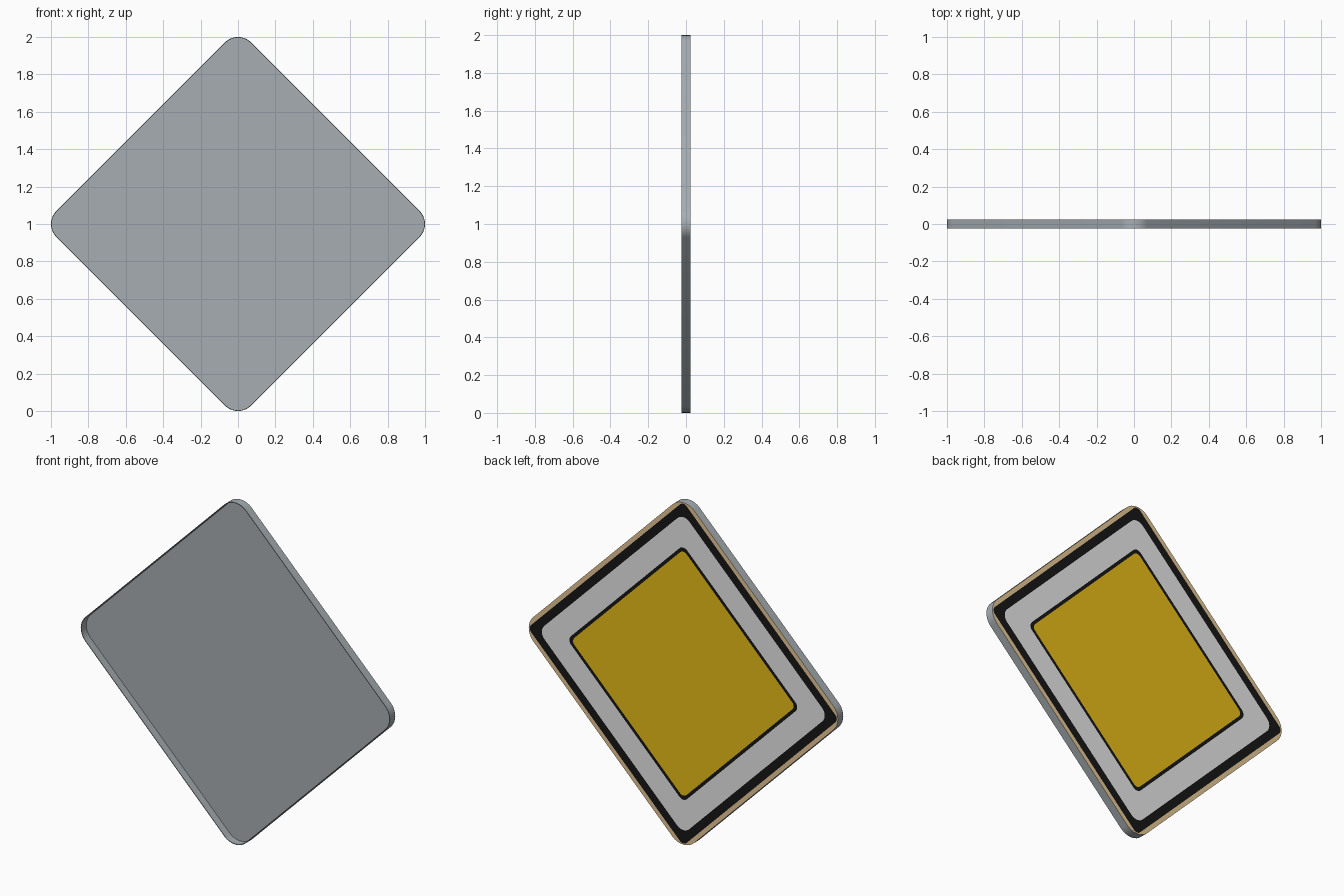
import bpy, bmesh, math

if "Cube" in bpy.data.objects:
    bpy.data.objects.remove(bpy.data.objects["Cube"])

def mat(name, rgb):
    m = bpy.data.materials.new(name)
    m.diffuse_color = (*rgb, 1)
    m.use_nodes = True
    m.node_tree.nodes["Principled BSDF"].inputs["Base Color"].default_value = m.diffuse_color
    return m

MATS = [mat("grey metal", (0.385, 0.423, 0.446)),
        mat("tan border", (0.80, 0.58, 0.30)),
        mat("black", (0.008, 0.008, 0.008)),
        mat("white", (0.90, 0.90, 0.90)),
        mat("gold", (0.877, 0.553, 0.0095))]
GREY, TAN, BLACK, WHITE, GOLD = range(5)
SEG = 8

def diamond(bm, tip, r, y):
    """Rounded diamond loop: tip = reach from centre, r = corner radius."""
    c = tip - r
    verts = []
    for q in range(4):
        base = q * math.pi / 2
        for i in range(SEG + 1):
            a = base - math.pi / 4 + i * math.pi / 2 / SEG
            verts.append(bm.verts.new((c * math.cos(base) + r * math.cos(a), y,
                                       1 + c * math.sin(base) + r * math.sin(a))))
    return verts

def bridge(bm, a, b, m):
    n = len(a)
    for i in range(n):
        j = (i + 1) % n
        bm.faces.new((a[i], a[j], b[j], b[i])).material_index = m

# (tip, corner radius, y, colour of the band leading to the next loop)
BACK, FRONT, FLOOR = 0.025, -0.025, 0.021
loops = [
    (0.996, 0.096, FLOOR, GREY),    # recessed tray floor / inner wall
    (0.996, 0.096, FRONT, GREY),    # thin open lip
    (1.000, 0.100, FRONT, GREY),    # outer wall
    (1.000, 0.100, BACK, TAN),      # painted bands on the sign face
    (0.993, 0.030, BACK, BLACK),
    (0.915, 0.055, BACK, WHITE),
    (0.737, 0.035, BACK, BLACK),
    (0.713, 0.030, BACK, GOLD),
]

bm = bmesh.new()
rings = [diamond(bm, t, r, y) for t, r, y, _ in loops]
for k in range(len(rings) - 1):
    bridge(bm, rings[k], rings[k + 1], loops[k][3])
bm.faces.new(rings[0]).material_index = GREY      # tray floor
bm.faces.new(rings[-1]).material_index = GOLD     # gold centre
bmesh.ops.recalc_face_normals(bm, faces=bm.faces)

me = bpy.data.meshes.new("diamond_sign_plate")
bm.to_mesh(me)
bm.free()
for m in MATS:
    me.materials.append(m)
ob = bpy.data.objects.new("diamond_sign_plate", me)
bpy.context.collection.objects.link(ob)
bpy.context.view_layer.objects.active = ob
ob.select_set(True)
bpy.ops.object.shade_smooth_by_angle(angle=math.radians(30))
